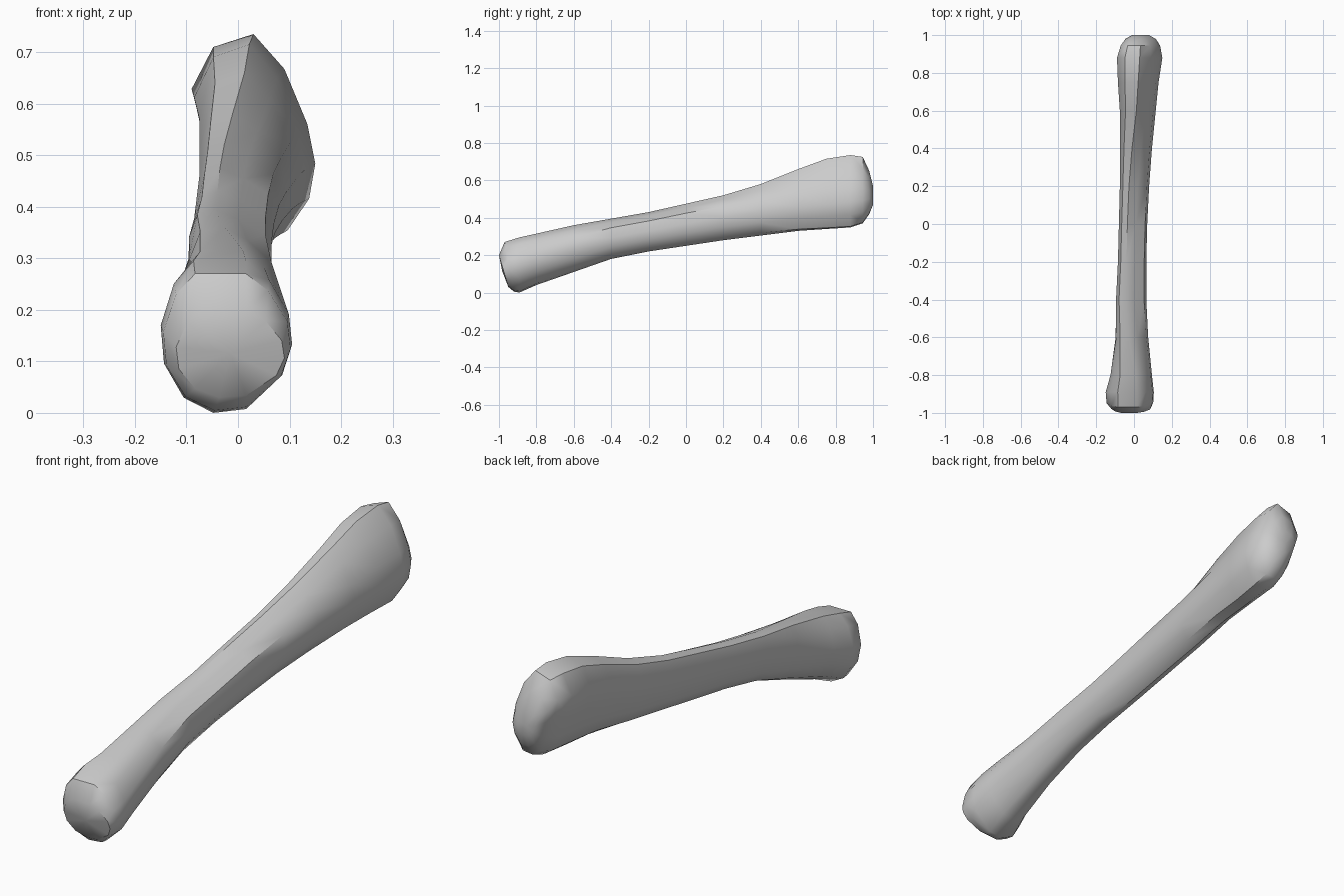
import bpy
import bmesh
import math
from mathutils import Vector

cube = bpy.data.objects.get("Cube")
if cube:
    bpy.data.objects.remove(cube, do_unlink=True)

# Cross-sections in a unit box, clockwise from the left edge of the top ridge
KNOB = [(-.5, 1), (.3, 1), (.65, .75), (.95, .3), (1, -.1), (.85, -.5),
        (.3, -.95), (-.2, -1), (-.65, -.8), (-.95, -.35), (-1, .15), (-.8, .7)]
SHAFT = [(-.8, .9), (-.4, 1), (.2, .82), (.85, .55), (1, .05), (.9, -.4),
         (.5, -.85), (0, -1), (-.4, -.9), (-.75, -.55), (-.95, -.05), (-1, .5)]
HEAD = [(-.65, .87), (0, 1), (.5, .65), (.87, .1), (1, -.3), (.9, -.65),
        (.55, -.97), (.1, -1), (-.25, -.85), (-.55, -.5), (-.8, 0), (-1, .45)]

# Stations along the bone: y, left x, right x, bottom z, top z, lean in y
STATIONS = [
    (-.975, -.12, .09, .03, .2, -.025),
    (-.945, -.145, .102, .005, .27, -.025),
    (-.89, -.15, .105, 0, .295, 0),
    (-.8, -.125, .095, .04, .315, 0),
    (-.6, -.1, .075, .11, .36, 0),
    (-.4, -.095, .065, .18, .395, 0),
    (-.2, -.085, .065, .22, .43, 0),
    (0, -.08, .07, .25, .475, 0),
    (.2, -.075, .08, .28, .52, 0),
    (.4, -.075, .095, .305, .58, 0),
    (.6, -.075, .115, .33, .66, 0),
    (.75, -.085, .13, .34, .715, 0),
    (.88, -.09, .15, .348, .735, 0),
    (.945, -.07, .138, .37, .725, 0),
    (.98, -.045, .115, .42, .65, 0),
    (1, -.01, .08, .47, .57, 0),
]


def ease(value, start, end):
    t = min(max((value - start) / (end - start), 0), 1)
    return t * t * (3 - 2 * t)


def section_at(y):
    """Blend knob to shaft to head along the bone."""
    to_shaft = ease(y, -.9, -.4)
    to_head = ease(y, .1, .8)
    for knob, shaft, head in zip(KNOB, SHAFT, HEAD):
        point = Vector(knob).lerp(Vector(shaft), to_shaft)
        yield point.lerp(Vector(head), to_head)


def add_ring(bm, station):
    y, left, right, bottom, top, lean = station
    ring = []
    for u, v in section_at(y):
        x = (left + right) / 2 + u * (right - left) / 2
        z = (bottom + top) / 2 + v * (top - bottom) / 2
        ring.append(bm.verts.new((x, y + lean * v, z)))
    return ring


def add_cap(bm, ring, bulge):
    """Close an end with a slightly domed fan."""
    centre = sum((v.co for v in ring), Vector()) / len(ring)
    tip = bm.verts.new(centre + Vector((0, bulge, 0)))
    for a, b in zip(ring, ring[1:] + ring[:1]):
        bm.faces.new((a, b, tip))


# Loft the bone
bm = bmesh.new()
rings = [add_ring(bm, station) for station in STATIONS]
for near, far in zip(rings, rings[1:]):
    count = len(near)
    for i in range(count):
        j = (i + 1) % count
        bm.faces.new((near[i], near[j], far[j], far[i]))
add_cap(bm, rings[0], -.008)
add_cap(bm, rings[-1], 0)
bmesh.ops.recalc_face_normals(bm, faces=bm.faces[:])

mesh = bpy.data.meshes.new("bone")
bm.to_mesh(mesh)
bm.free()
bone = bpy.data.objects.new("bone", mesh)
bpy.context.collection.objects.link(bone)

# Plain grey material
grey = bpy.data.materials.new("plain grey")
grey.use_nodes = True
colour = (.6, .6, .6, 1)
grey.diffuse_color = colour
grey.node_tree.nodes["Principled BSDF"].inputs["Base Color"].default_value = colour
mesh.materials.append(grey)

# Smooth surface with crisp ridges
bpy.ops.object.select_all(action="DESELECT")
bone.select_set(True)
bpy.context.view_layer.objects.active = bone
bpy.ops.object.shade_smooth_by_angle(angle=math.radians(42))
